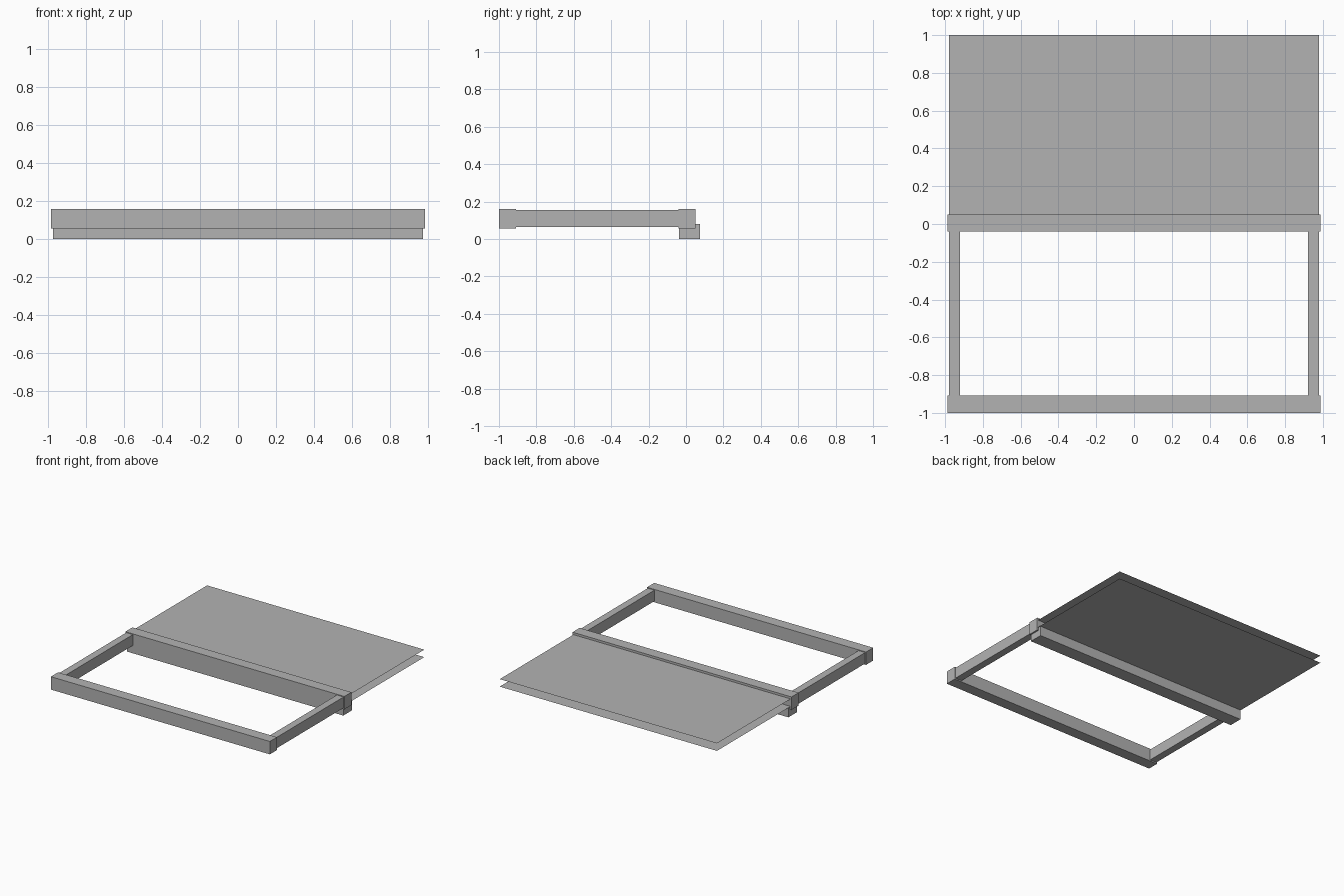
import bpy
from mathutils import Vector

default_cube = bpy.data.objects.get("Cube")
if default_cube:
    bpy.data.objects.remove(default_cube, do_unlink=True)

# Single painted-metal colour
grey = bpy.data.materials.new("light_grey")
grey.use_nodes = True
colour = (0.45, 0.45, 0.45, 1)
grey.diffuse_color = colour
grey.node_tree.nodes["Principled BSDF"].inputs["Base Color"].default_value = colour


def finish(name, size):
    """Name the active part, size it and give it the colour."""
    part = bpy.context.object
    part.name = name
    part.scale = size
    part.data.materials.append(grey)
    bpy.ops.object.transform_apply(location=False, rotation=False, scale=True)


def beam(name, low, high):
    """Box between two opposite corners."""
    low, high = Vector(low), Vector(high)
    bpy.ops.mesh.primitive_cube_add(size=1, location=(low + high) / 2)
    finish(name, high - low)


def sheet(name, half_width, front, back, z):
    """Thin horizontal panel."""
    bpy.ops.mesh.primitive_plane_add(size=1, location=(0, (front + back) / 2, z))
    finish(name, (2 * half_width, back - front, 1))


# Cross rails, slightly taller and wider than the side rails
for name, front, back in (("front_rail", -1, -0.908), ("middle_rail", -0.04, 0.051)):
    beam(name, (-0.987, front, 0.055), (0.987, back, 0.16))

# Side rails butting into the cross rails
for name, x in (("right_rail", -0.95), ("left_rail", 0.95)):
    beam(name, (x - 0.03, -0.908, 0.065), (x + 0.03, -0.04, 0.154))

# Lower support bar beneath the middle rail
beam("lower_bar", (-0.975, -0.037, 0), (0.975, 0.075, 0.08))

# Two parallel panels reaching back
sheet("upper_panel", 0.979, 0.03, 1, 0.142)
sheet("lower_panel", 0.979, 0.03, 1, 0.081)
